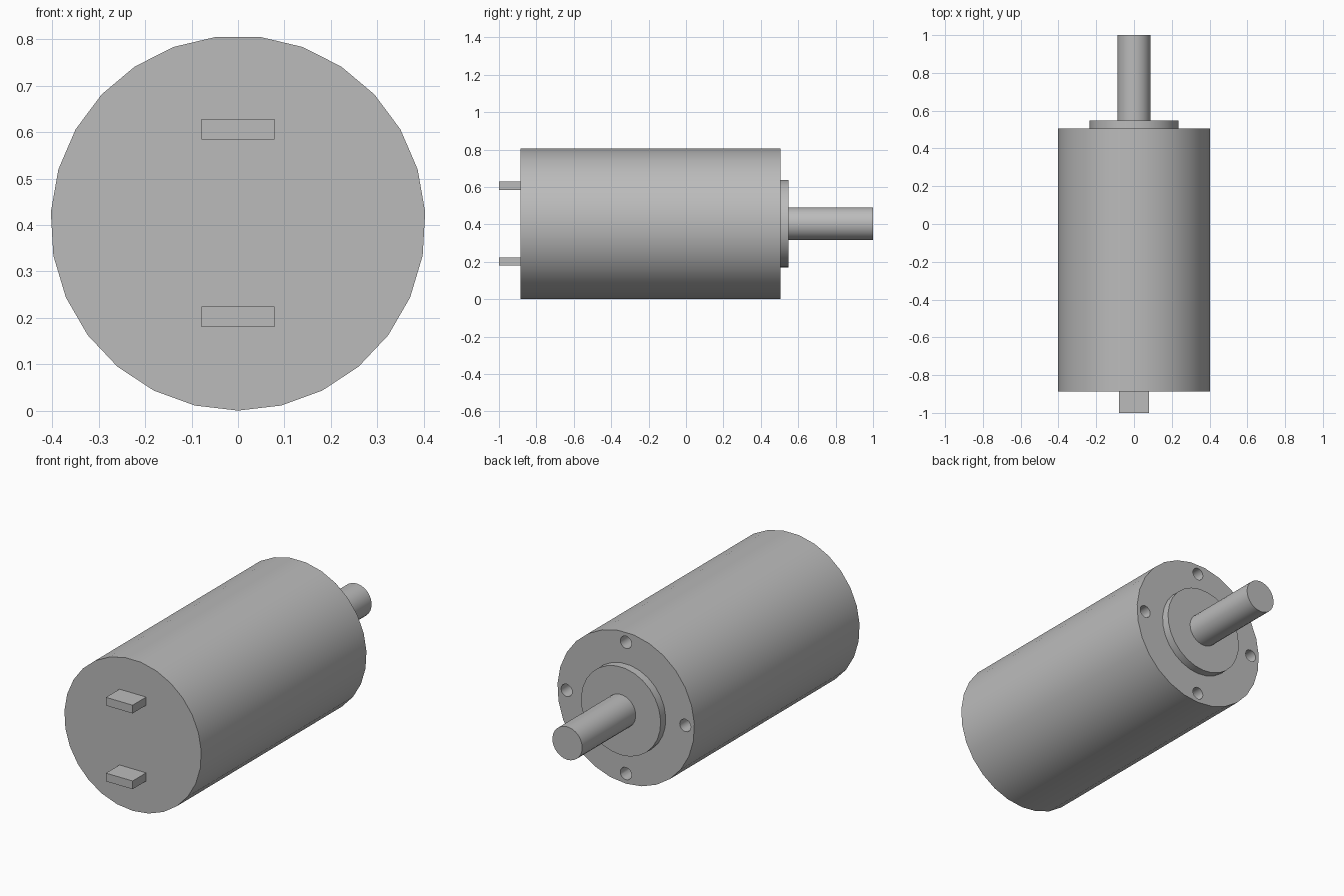
import bpy
from math import radians, sin, cos, pi

if "Cube" in bpy.data.objects:
    bpy.data.objects.remove(bpy.data.objects["Cube"], do_unlink=True)

AXIS_Z = 0.404   # height of the shaft axis
BACK = 0.506     # rear face of the body
SIDES = 27

metal = bpy.data.materials.new("grey_metal")
metal.use_nodes = True
GREY = (0.5, 0.5, 0.5, 1)
metal.diffuse_color = GREY
metal.node_tree.nodes["Principled BSDF"].inputs["Base Color"].default_value = GREY


def rod(name, radius, y0, y1, x=0, z=AXIS_Z, sides=SIDES):
    """Cylinder lying along y, with one vertex pointing straight down."""
    bpy.ops.mesh.primitive_cylinder_add(
        vertices=sides, radius=radius, depth=y1 - y0,
        location=(x, (y0 + y1) / 2, z), rotation=(radians(-90), 0, 0))
    obj = bpy.context.object
    obj.name = name
    obj.data.materials.append(metal)
    return obj


def smooth(obj):
    bpy.ops.object.select_all(action="DESELECT")
    obj.select_set(True)
    bpy.context.view_layer.objects.active = obj
    bpy.ops.object.shade_smooth_by_angle(angle=radians(30))


# Motor body with four blind screw holes in its rear face
body = rod("motor_body", 0.404, -0.886, BACK)
for i in range(4):
    a = i * pi / 2
    cutter = rod("hole_cutter", 0.033, BACK - 0.2, BACK + 0.1,
                 0.35 * cos(a), AXIS_Z + 0.35 * sin(a), 16)
    cutter.hide_render = True
    cut = body.modifiers.new("screw_hole", "BOOLEAN")
    cut.operation = "DIFFERENCE"
    cut.solver = "EXACT"
    cut.object = cutter
    bpy.context.view_layer.objects.active = body
    bpy.ops.object.modifier_apply(modifier=cut.name)
    bpy.data.objects.remove(cutter, do_unlink=True)
smooth(body)

# Raised collar and output shaft
smooth(rod("collar", 0.235, BACK, 0.549))
smooth(rod("shaft", 0.088, 0.549, 1.0))

# Two flat terminals on the front face
for name, side in (("upper_terminal", 1), ("lower_terminal", -1)):
    bpy.ops.mesh.primitive_cube_add(
        size=1, location=(0, -0.943, AXIS_Z + side * 0.202))
    terminal = bpy.context.object
    terminal.name = name
    terminal.scale = (0.157, 0.114, 0.044)
    bpy.ops.object.transform_apply(location=False, rotation=False, scale=True)
    terminal.data.materials.append(metal)
